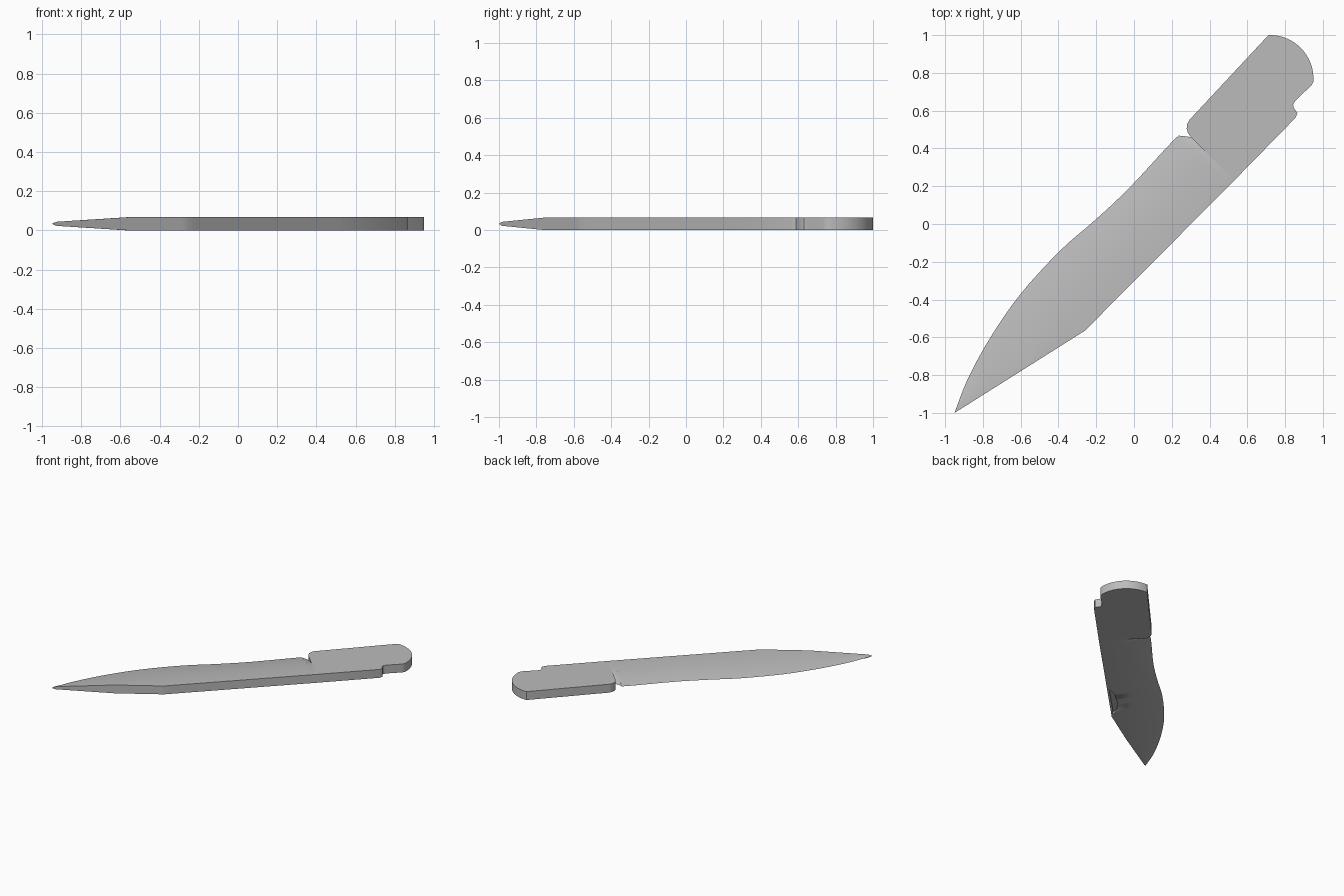
import bpy
import bmesh
from math import cos, sin, radians
from mathutils import Vector

old = bpy.data.objects.get("Cube")
if old:
    bpy.data.objects.remove(old, do_unlink=True)

HALF = 0.0335          # half of the stock thickness, also the mid height

steel = bpy.data.materials.new("grey_steel")
steel.use_nodes = True
colour = (0.5, 0.5, 0.5, 1)
steel.diffuse_color = colour
steel.node_tree.nodes["Principled BSDF"].inputs["Base Color"].default_value = colour


def finish(bm, name, angle):
    """Turn a bmesh into a shaded object."""
    bmesh.ops.recalc_face_normals(bm, faces=bm.faces)
    mesh = bpy.data.meshes.new(name)
    bm.to_mesh(mesh)
    bm.free()
    mesh.materials.append(steel)
    obj = bpy.data.objects.new(name, mesh)
    bpy.context.collection.objects.link(obj)
    bpy.ops.object.select_all(action='DESELECT')
    obj.select_set(True)
    bpy.context.view_layer.objects.active = obj
    bpy.ops.object.shade_smooth_by_angle(angle=radians(angle))
    return obj


def prism(outline, bottom, top, name):
    """Extrude a flat outline between two heights."""
    bm = bmesh.new()
    face = bm.faces.new([bm.verts.new((p[0], p[1], bottom)) for p in outline])
    grown = bmesh.ops.extrude_face_region(bm, geom=[face])
    verts = [v for v in grown["geom"] if isinstance(v, bmesh.types.BMVert)]
    bmesh.ops.translate(bm, verts=verts, vec=(0, 0, top - bottom))
    return finish(bm, name, 35)


def smooth_path(points, steps):
    """Catmull-Rom curve through the points."""
    pts = [points[0]] + points + [points[-1]]
    path = []
    for a, b, c, d in zip(pts, pts[1:], pts[2:], pts[3:]):
        for i in range(steps):
            t = i / steps
            path.append(b + 0.5 * t * ((c - a) + t * ((2 * a - 5 * b + 4 * c - d)
                                                      + t * (3 * (b - c) + d - a))))
    return path + [points[-1]]


def station(p):
    """Position along the diagonal length of the blade."""
    return p.x + p.y


def at(path, s):
    """Point of a path at a station along the blade."""
    for a, b in zip(path, path[1:]):
        if station(a) >= s >= station(b):
            return a.lerp(b, (station(a) - s) / (station(a) - station(b)))
    return path[0] if s > station(path[0]) else path[-1]


def vectors(*pairs):
    return [Vector(p) for p in pairs]


# Blade: cutting edge, bevel line and spine lofted towards the tip
tip = (-0.95, -1.0)
corner = (-0.26, -0.565)
meet = (-0.56, -0.754)
edge = smooth_path(vectors((0.3, 0.46), (0.25, 0.465), (0.21, 0.444), (-0.02, 0.196),
                           (-0.2, 0.026), (-0.39, -0.14), (-0.6, -0.37),
                           (-0.76, -0.6), (-0.88, -0.82), tip), 4)
bevel = vectors((0.4, 0.36), (-0.37, -0.46), meet, tip)
spine = vectors((0.53, 0.23), corner, meet, tip)
near_tip = -1.87
stops = {round(station(p), 4) for p in edge[:-1] + spine[1:3]} | {near_tip}

bm = bmesh.new()
rings = []
for s in sorted(stops, reverse=True):
    e, back = at(edge, s), at(spine, s)
    mid = at(bevel, s).lerp(e, 0.04)
    thin = max(0, (station(spine[2]) - s) / (station(spine[2]) - near_tip))
    h = HALF - 0.0215 * min(thin, 1.2)
    width = (mid - e).length
    shoulder = e.lerp(mid, min(0.05 / width, 0.35))
    edge_h = min(0.011, 0.7 * h)
    section = [(e, 0), (shoulder, edge_h), (mid, h), (back, h),
               (back, -h), (mid, -h), (shoulder, -edge_h)]
    rings.append([bm.verts.new((p.x, p.y, HALF + z)) for p, z in section])
for a, b in zip(rings, rings[1:]):
    for i in range(len(a)):
        j = (i + 1) % len(a)
        bm.faces.new((a[i], a[j], b[j], b[i]))
bm.faces.new(rings[0])
point = bm.verts.new((*tip, HALF))
last = rings[-1]
for i in range(len(last)):
    bm.faces.new((last[i], last[(i + 1) % len(last)], point))
blade = finish(bm, "blade", 18)

# Nail nick: shallow crescent beside the spine on the underside
along = Vector((1, 1)).normalized()
across = Vector((-1, 1)).normalized()
centre = Vector((-0.11, -0.41)) + across * 0.012
crescent = [centre + along * 0.17 * cos(radians(a)) + across * 0.042 * sin(radians(a))
            for a in range(0, 181, 12)]
cutter = prism(crescent, -0.02, 0.014, "nick_cutter")
cutter.hide_render = True
cut = blade.modifiers.new("nail_nick", 'BOOLEAN')
cut.operation = 'DIFFERENCE'
cut.solver = 'EXACT'
cut.object = cutter
bpy.context.view_layer.objects.active = blade
bpy.ops.object.modifier_apply(modifier=cut.name)
bpy.data.objects.remove(cutter, do_unlink=True)

# Tang: full-thickness root with a locking notch and a rounded end
lock_notch = [(0.53, 0.23), (0.855, 0.562), (0.865, 0.588), (0.847, 0.612),
              (0.842, 0.632), (0.855, 0.653), (0.94, 0.735)]
round_end = [(0.72 + 0.23 * cos(radians(a)), 0.77 + 0.23 * sin(radians(a)))
             for a in range(-4, 93, 6)]
heel = [(0.295, 0.553), (0.282, 0.53), (0.279, 0.505), (0.285, 0.482),
        (0.3, 0.462), (0.4, 0.36)]
prism(lock_notch + round_end + heel, 0, 2 * HALF, "tang")
